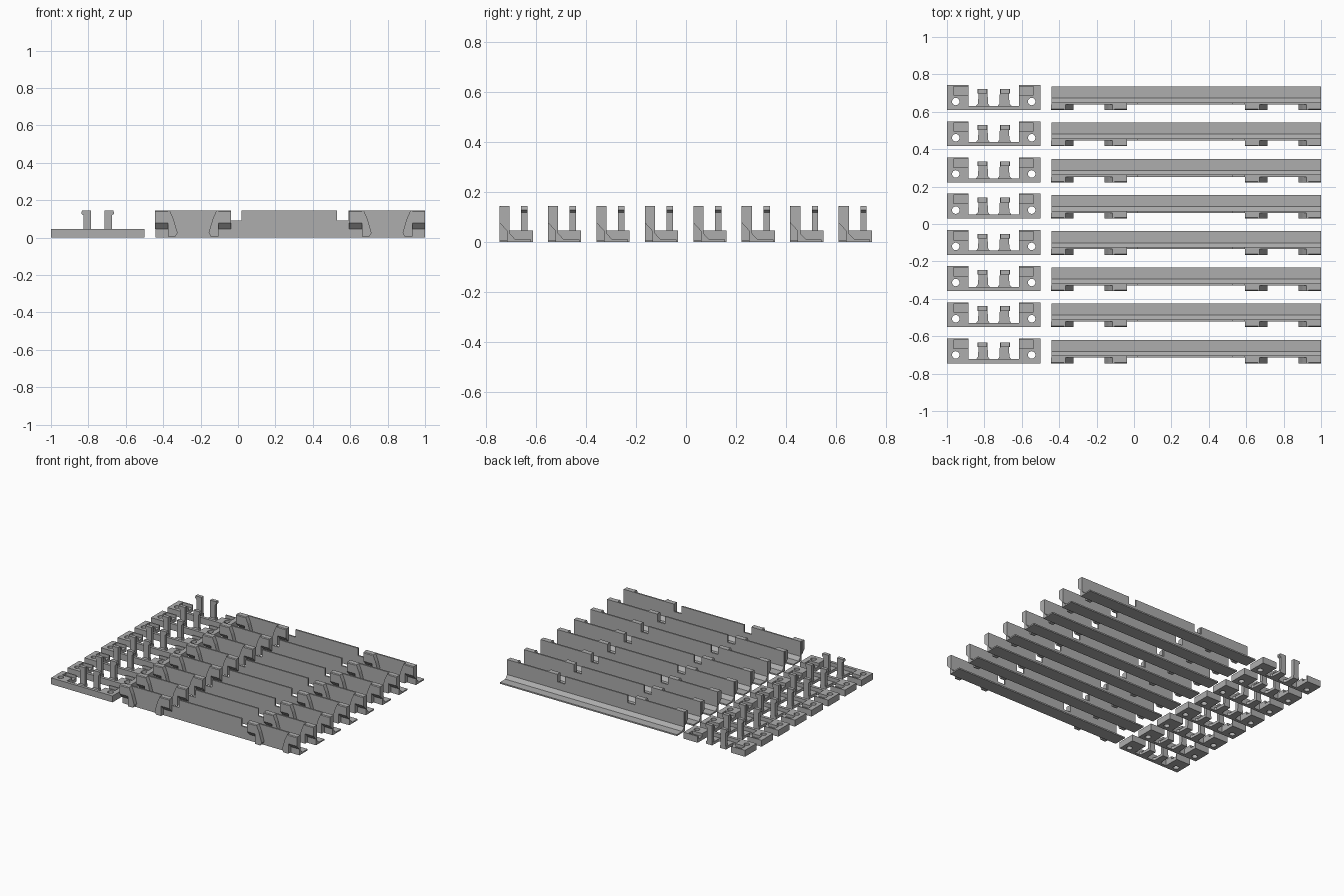
import bpy, bmesh, math
from mathutils import Vector

if "Cube" in bpy.data.objects:
    bpy.data.objects.remove(bpy.data.objects["Cube"])

ROWS, PITCH, Y0 = 8, 0.1935, -0.745

grey = bpy.data.materials.new("plain grey")
grey.diffuse_color = (0.42, 0.42, 0.42, 1)
grey.use_nodes = True
grey.node_tree.nodes["Principled BSDF"].inputs["Base Color"].default_value = grey.diffuse_color


def prism(bm, pts, lo, hi, axis):
    """Extrude a 2D outline along x (points are y,z), y (x,z) or z (x,y)."""
    place = {"x": lambda p, t: (t, p[0], p[1]),
             "y": lambda p, t: (p[0], t, p[1]),
             "z": lambda p, t: (p[0], p[1], t)}[axis]
    base = bm.faces.new([bm.verts.new(place(p, lo)) for p in pts])
    side = bmesh.ops.extrude_face_region(bm, geom=[base])
    move = Vector(place((0, 0), hi - lo))
    new = [g for g in side["geom"] if isinstance(g, bmesh.types.BMVert)]
    bmesh.ops.translate(bm, verts=new, vec=move)


def box(bm, x0, x1, y0, y1, z0, z1):
    prism(bm, [(x0, y0), (x1, y0), (x1, y1), (x0, y1)], z0, z1, "z")


def finish(bm, name):
    bmesh.ops.recalc_face_normals(bm, faces=bm.faces[:])
    mesh = bpy.data.meshes.new(name)
    bm.to_mesh(mesh)
    bm.free()
    mesh.materials.append(grey)
    ob = bpy.data.objects.new(name, mesh)
    bpy.context.collection.objects.link(ob)
    return ob


def mirror(pts, centre):
    return [(2 * centre - x, z) for x, z in pts]


def make_rail():
    bm = bmesh.new()
    # thin flange, sloped brace and lower wall
    prism(bm, [(0.03, 0), (0.126, 0), (0.126, 0.01), (0.064, 0.01),
               (0.041, 0.035), (0.041, 0.09), (0.03, 0.09)], -0.44, 1.0, "x")
    # upper wall, broken by two notches
    for x0, x1 in ((-0.44, -0.04), (0.02, 0.53), (0.59, 1.0)):
        box(bm, x0, x1, 0.03, 0.041, 0.09, 0.145)
    # two pairs of hooked tabs on the front
    for centre in (-0.24, 0.797):
        cheek = [(centre + x, z) for x, z in
                 ((-0.135, 0.145), (-0.125, 0.145), (-0.105, 0.10),
                  (-0.083, 0.025), (-0.095, 0.005), (-0.135, 0.005))]
        for s in (-1, 1):
            prism(bm, cheek if s < 0 else mirror(cheek, centre), 0, 0.03, "y")
            a, b = sorted((centre + s * 0.135, centre + s * 0.203))
            prism(bm, [(0, 0.14), (0.005, 0.145), (0.03, 0.145),
                       (0.03, 0.045), (0, 0.078)], a, b, "x")
    return finish(bm, "rail_1")


def make_clip():
    bm = bmesh.new()
    # front strip
    box(bm, -0.885, -0.615, 0, 0.022, 0, 0.047)
    for s in (-1, 1):
        X = lambda d: -0.75 + s * d
        # ear with screw hole: two bridged half outlines around the hole
        hx, hy, r, n = 0.203, 0.045, 0.02, 16
        ring = [(X(hx + r * math.cos(t)), hy + r * math.sin(t))
                for t in [math.pi * 2 * i / n for i in range(n + 1)]]
        prism(bm, ring[:n // 2 + 1] + [(X(0.135), hy), (X(0.135), 0.08),
              (X(0.25), 0.08), (X(0.25), hy)], 0, 0.047, "z")
        prism(bm, ring[n // 2:] + [(X(0.25), hy), (X(0.25), 0),
              (X(0.135), 0), (X(0.135), hy)], 0, 0.047, "z")
        # pocket floor and its outer and back walls
        for a, b, y0, y1, z in ((0.135, 0.214, 0.08, 0.125, 0.025),
                                (0.214, 0.25, 0.08, 0.133, 0.047),
                                (0.135, 0.214, 0.125, 0.133, 0.047)):
            x0, x1 = sorted((X(a), X(b)))
            box(bm, x0, x1, y0, y1, 0, z)
        # prong foot, flared towards the strip
        prism(bm, [(X(0.02), 0.02), (X(0.096), 0.02), (X(0.084), 0.035),
                   (X(0.08), 0.112), (X(0.033), 0.112), (X(0.031), 0.035)],
              0, 0.02, "z")
        # upright prong with outward hook
        prism(bm, [(X(0.035), 0.02), (X(0.075), 0.02), (X(0.075), 0.118),
                   (X(0.088), 0.128), (X(0.084), 0.145), (X(0.035), 0.145)],
              0.087, 0.112, "y")
    return finish(bm, "clip_1")


# repeat each part along the rows
for first, name in ((make_rail(), "rail"), (make_clip(), "clip")):
    first.location.y = Y0
    for i in range(1, ROWS):
        ob = bpy.data.objects.new(f"{name}_{i + 1}", first.data)
        ob.location.y = Y0 + i * PITCH
        bpy.context.collection.objects.link(ob)
